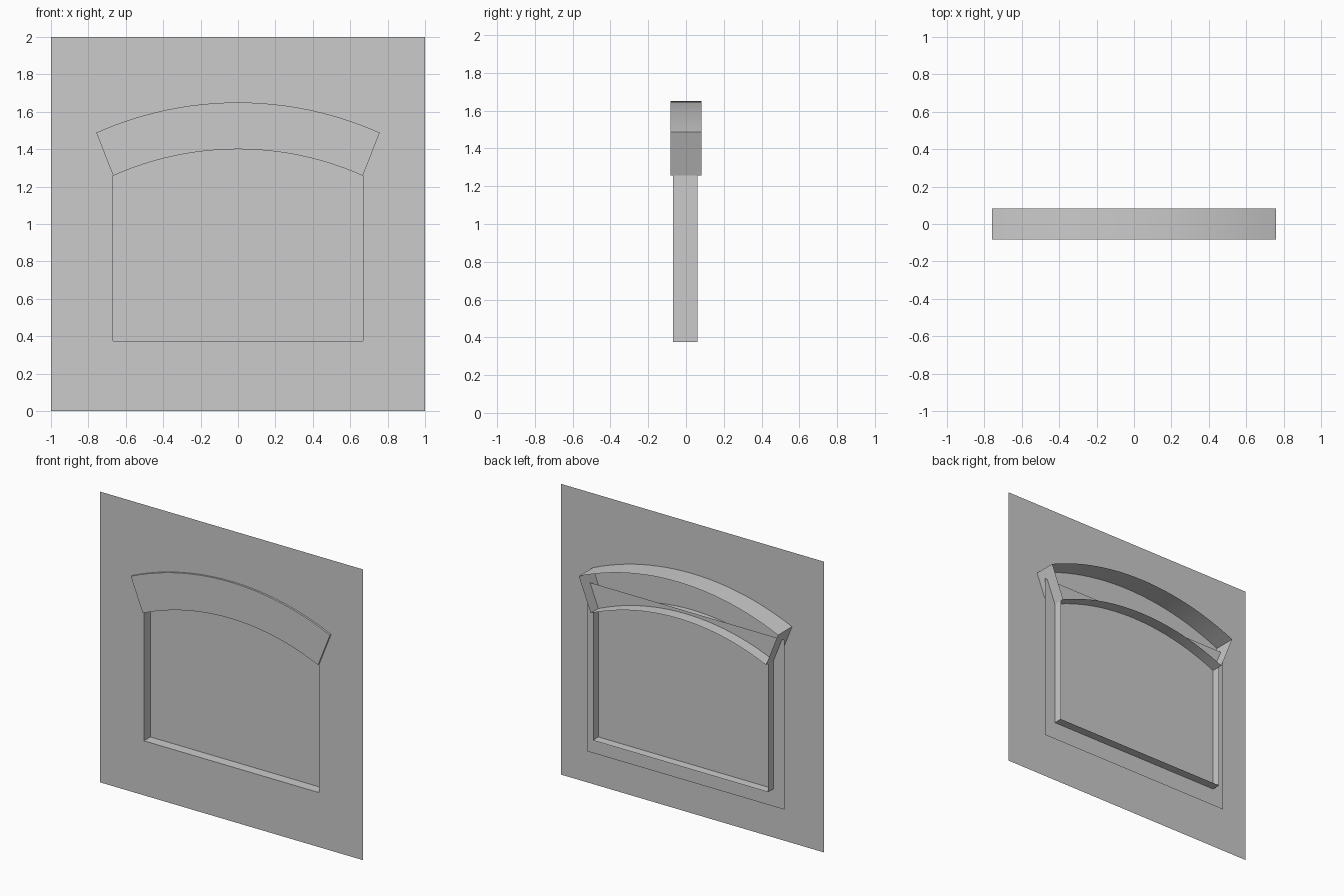
import bpy, bmesh

cube = bpy.data.objects.get("Cube")
if cube:
    bpy.data.objects.remove(cube, do_unlink=True)

grey = bpy.data.materials.new("plain_grey")
grey.use_nodes = True
COLOUR = (0.6, 0.6, 0.6, 1)
grey.diffuse_color = COLOUR
grey.node_tree.nodes["Principled BSDF"].inputs["Base Color"].default_value = COLOUR

# Main dimensions
WALL_Y, DEPTH, REVEAL_BACK = -0.07, 0.083, 0.06
HALF, SILL, SPRING, CROWN = 0.667, 0.375, 1.258, 1.4
SEGMENTS = 24


def arc(half, end_z, apex):
    """Points (x, z) of a shallow arch from left to right."""
    rise = apex - end_z
    radius = (half ** 2 + rise ** 2) / (2 * rise)
    xs = [half * (2 * i / SEGMENTS - 1) for i in range(SEGMENTS + 1)]
    return [(x, apex - radius + (radius ** 2 - x ** 2) ** 0.5) for x in xs]


def finish(name, bm):
    mesh = bpy.data.meshes.new(name)
    bm.to_mesh(mesh)
    bm.free()
    mesh.materials.append(grey)
    obj = bpy.data.objects.new(name, mesh)
    bpy.context.collection.objects.link(obj)
    return obj


def add_row(bm, points, y):
    return [bm.verts.new((x, y, z)) for x, z in points]


def add_strip(bm, points, y0, y1, closed=False):
    """Sheet swept along y from a line of (x, z) points."""
    a, b = add_row(bm, points, y0), add_row(bm, points, y1)
    count = len(points)
    for i in range(count if closed else count - 1):
        j = (i + 1) % count
        bm.faces.new((a[i], a[j], b[j], b[i]))
    return a


def rectangle(half, low, high):
    return [(-half, low), (half, low), (half, high), (-half, high)]


soffit = arc(HALF, SPRING, CROWN)
crown = arc(0.758, 1.488, 1.65)

# Wall sheet with the arched opening
bm = bmesh.new()
for loop in (rectangle(1, 0, 2), [(-HALF, SILL)] + soffit + [(HALF, SILL)]):
    row = add_row(bm, loop, WALL_Y)
    for i, v in enumerate(row):
        bm.edges.new((v, row[(i + 1) % len(row)]))
bmesh.ops.triangle_fill(bm, use_beauty=True, edges=bm.edges[:], normal=(0, -1, 0))
finish("wall", bm)

# Jambs and sill lining the opening
bm = bmesh.new()
add_strip(bm, [(-HALF, SPRING), (-HALF, SILL), (HALF, SILL), (HALF, SPRING)],
          WALL_Y, REVEAL_BACK)
finish("window_reveal", bm)

# Pane sheet, larger than the opening
bm = bmesh.new()
bm.faces.new(add_row(bm, rectangle(0.75, 0.254, 1.42), 0))
finish("window_pane", bm)

# Arched lintel: hollow shell, closed at the front and open at the back
bm = bmesh.new()
front = add_strip(bm, soffit + crown[::-1], -DEPTH, DEPTH, closed=True)
for i in range(SEGMENTS):
    bm.faces.new((front[i], front[i + 1], front[-2 - i], front[-1 - i]))
bmesh.ops.recalc_face_normals(bm, faces=bm.faces[:])
lintel = finish("arched_lintel", bm)

bpy.ops.object.select_all(action="DESELECT")
lintel.select_set(True)
bpy.context.view_layer.objects.active = lintel
bpy.ops.object.shade_smooth_by_angle()
